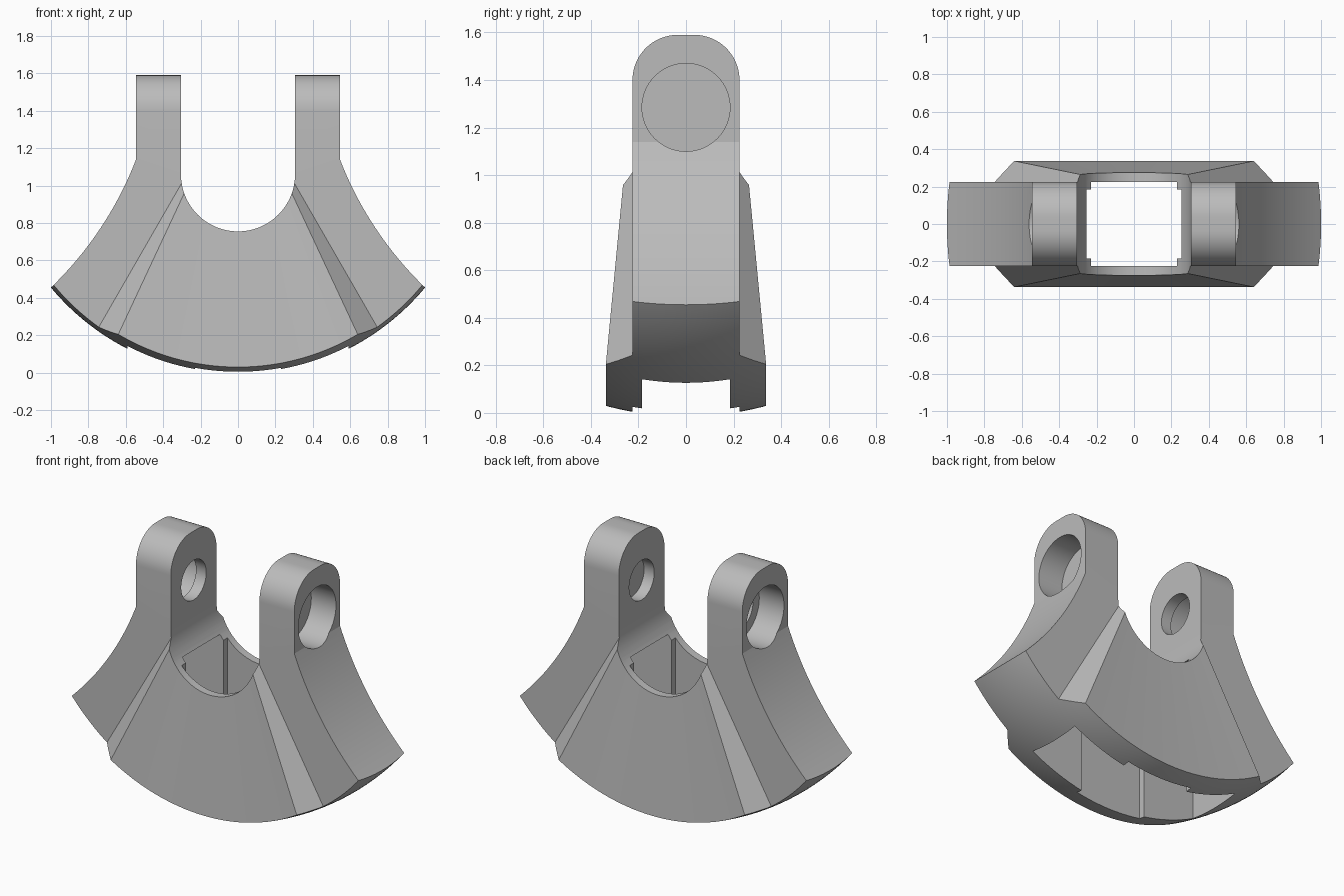
import bpy, bmesh, math
from mathutils import Vector

if "Cube" in bpy.data.objects:
    bpy.data.objects.remove(bpy.data.objects["Cube"])

PIVOT = 1.285      # height of the pin axis, also centre of the spherical underside
R = 1.30           # underside radius
SLOT_Z, SLOT_R = 1.06, 0.305

grey = bpy.data.materials.new("grey")
grey.diffuse_color = (0.5, 0.5, 0.5, 1)
grey.use_nodes = True
grey.node_tree.nodes["Principled BSDF"].inputs["Base Color"].default_value = grey.diffuse_color


def to_object(name, bm):
    bmesh.ops.recalc_face_normals(bm, faces=bm.faces)
    me = bpy.data.meshes.new(name)
    bm.to_mesh(me)
    bm.free()
    ob = bpy.data.objects.new(name, me)
    bpy.context.collection.objects.link(ob)
    me.materials.append(grey)
    return ob


def prism(name, pts, axis, lo, hi):
    """Extrude a 2D outline along x, y or z."""
    def place(p, d):
        v = list(p)
        v.insert("xyz".index(axis), d)
        return v
    bm = bmesh.new()
    face = bm.faces.new([bm.verts.new(place(p, lo)) for p in pts])
    ext = bmesh.ops.extrude_face_region(bm, geom=[face])
    move = Vector(place((0, 0), hi - lo))
    bmesh.ops.translate(bm, vec=move, verts=[g for g in ext["geom"] if isinstance(g, bmesh.types.BMVert)])
    return to_object(name, bm)


def arc(cx, cy, r, a0, a1, n):
    steps = [math.radians(a0 + (a1 - a0) * i / n) for i in range(n + 1)]
    return [(cx + r * math.cos(a), cy + r * math.sin(a)) for a in steps]


def rect(a, b, c, d):
    return [(a, c), (b, c), (b, d), (a, d)]


def boolean(ob, tool, op):
    mod = ob.modifiers.new(op, "BOOLEAN")
    mod.operation, mod.solver, mod.object = op, "EXACT", tool
    bpy.context.view_layer.objects.active = ob
    bpy.ops.object.modifier_apply(modifier=mod.name)
    bpy.data.objects.remove(tool)


# Main body: flared legs with straight lugs above
p0, p1 = Vector((0.545, 1.14)), Vector((1.0, 0.455))
chord = p1 - p0
sag = 0.045
radius = (chord.length / 2) ** 2 / (2 * sag) + sag / 2
perp = Vector((-chord.y, chord.x)).normalized()
centre = (p0 + p1) / 2 + perp * (radius - sag)
a0, a1 = [math.degrees(math.atan2(*(p - centre).yx)) % 360 for p in (p0, p1)]
side = [(0.545, 1.8)] + arc(centre.x, centre.y, radius, a0, a1 + 2, 24) + [(1.05, -0.2)]
body = prism("clevis_body", side + [(-x, z) for x, z in reversed(side)], "y", -0.5, 0.5)

# Rounded lug tops
ends = rect(-0.225, 0.225, -0.3, 1.4)[:2] + arc(0.035, 1.40, 0.19, 0, 90, 16) + arc(-0.035, 1.40, 0.19, 90, 180, 16)
boolean(body, prism("side_outline", ends, "x", -2, 2), "INTERSECT")

# Bulging front and back cheeks: ruled between the underside and the slot
columns = []
N = 40
for i in range(N + 1):
    t = -1 + 2 * i / N
    x, y = 0.64 * t, 0.337
    a = math.radians(70.6 * t)
    low = Vector((x, y, PIVOT - math.sqrt(R * R - y * y - x * x)))
    high = Vector((SLOT_R * math.sin(a), 0.275 - 0.01 * t * t, SLOT_Z - SLOT_R * math.cos(a)))
    columns.append((low, high))
for s in (-1, 1):   # sloping outer flanks, run slightly into the body
    low, high = columns[0 if s < 0 else -1]
    edge = (low.lerp(Vector((s * 0.745, 0.225, 0.242)), 1.1), high.lerp(Vector((s * 0.303, 0.225, 1.01)), 1.1))
    columns.insert(0 if s < 0 else len(columns), edge)
bm = bmesh.new()
rows = []
for low, high in columns:
    d = high - low
    b, t = low - d * 0.08, high + d * 0.03
    ring = [b, t, Vector((t.x, -t.y, t.z)), Vector((b.x, -b.y, b.z))]
    rows.append([bm.verts.new(v) for v in ring])
for r0, r1 in zip(rows, rows[1:]):
    for k in range(4):
        j = (k + 1) % 4
        bm.faces.new((r0[k], r0[j], r1[j], r1[k]))
bm.faces.new(rows[0])
bm.faces.new(rows[-1])
boolean(body, to_object("cheeks", bm), "UNION")

# Spherical underside
bm = bmesh.new()
bmesh.ops.create_uvsphere(bm, u_segments=160, v_segments=100, radius=R)
bmesh.ops.translate(bm, vec=(0, 0, PIVOT), verts=bm.verts)
boolean(body, to_object("underside", bm), "INTERSECT")

# U-shaped slot between the lugs
slot = arc(0, SLOT_Z, SLOT_R, 180, 360, 48) + [(SLOT_R, 2), (-SLOT_R, 2)]
boolean(body, prism("slot", slot, "y", -1, 1), "DIFFERENCE")

# Cross-shaped pocket through the middle, open below and into the slot
X, W, Y, V = 0.59, 0.23, 0.185, 0.225
quarter = [(X, Y), (W, Y), (W, V)]
half = quarter + [(-x, y) for x, y in reversed(quarter)]
pocket = half + [(x, -y) for x, y in reversed(half)]
boolean(body, prism("pocket", pocket, "z", -0.5, 0.89), "DIFFERENCE")

# Pin holes with wide outer counterbores
boolean(body, prism("pin_hole", arc(0, PIVOT, 0.123, 0, 354.375, 63), "x", -1, 1), "DIFFERENCE")
for s in (-1, 1):
    bore = prism("counterbore", arc(0, PIVOT, 0.185, 0, 354.375, 63), "x", *sorted((s * 0.375, s * 1.0)))
    boolean(body, bore, "DIFFERENCE")

# Smooth curves, sharp edges
bpy.ops.object.select_all(action="DESELECT")
body.select_set(True)
bpy.context.view_layer.objects.active = body
bpy.ops.object.shade_smooth_by_angle(angle=math.radians(15))
